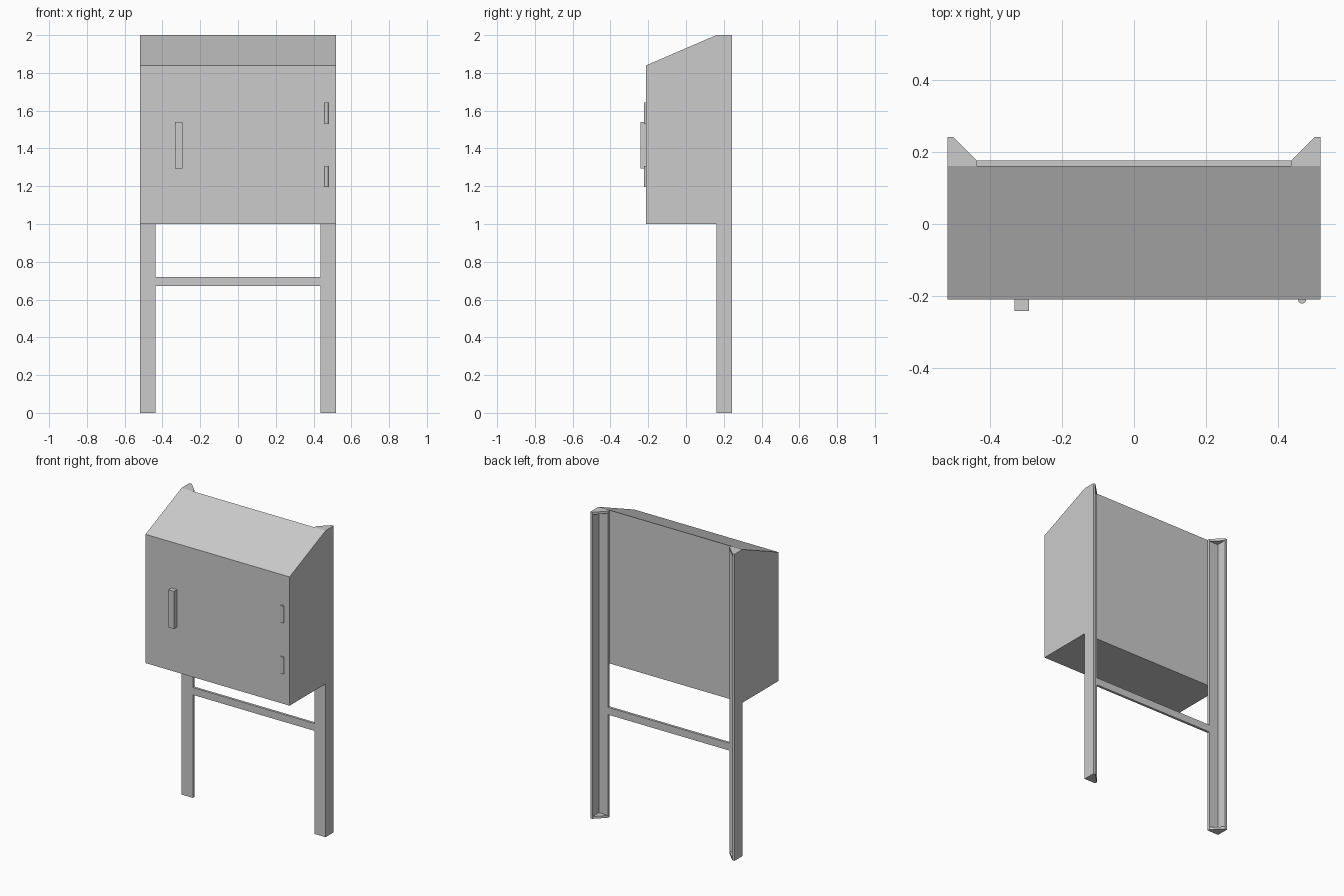
import bpy, bmesh, math

if "Cube" in bpy.data.objects:
    bpy.data.objects.remove(bpy.data.objects["Cube"])


def prism(name, pts, place, lo, hi):
    """Extrude a 2D outline between lo and hi; place maps (a, b, t) to xyz."""
    bm = bmesh.new()
    bottom = [bm.verts.new(place(a, b, lo)) for a, b in pts]
    top = [bm.verts.new(place(a, b, hi)) for a, b in pts]
    n = len(pts)
    bm.faces.new(bottom)
    bm.faces.new(top)
    for i in range(n):
        j = (i + 1) % n
        bm.faces.new((bottom[i], bottom[j], top[j], top[i]))
    bmesh.ops.recalc_face_normals(bm, faces=bm.faces)
    mesh = bpy.data.meshes.new(name)
    bm.to_mesh(mesh)
    bm.free()
    obj = bpy.data.objects.new(name, mesh)
    bpy.context.collection.objects.link(obj)
    return obj


def box(name, x0, x1, y0, y1, z0, z1):
    return prism(name, [(x0, y0), (x1, y0), (x1, y1), (x0, y1)], along_z, z0, z1)


along_z = lambda a, b, t: (a, b, t)
along_x = lambda a, b, t: (t, a, b)

W, FRONT, BACK, REAR = 0.52, -0.211, 0.161, 0.243
INNER, T = 0.438, 0.016

# Cabinet with sloping roof
prism("cabinet", [(FRONT, 1.0), (BACK, 1.0), (BACK, 2.0), (FRONT, 1.84)],
      along_x, -W, W)

# Angle-iron legs with triangular end plates
for side, s in (("left", -1), ("right", 1)):
    angle = [(W, BACK), (W, REAR), (W - T, REAR), (W - T, BACK + T),
             (INNER, BACK + T), (INNER, BACK)]
    prism(side + "_leg", [(s * x, y) for x, y in angle], along_z, 0, 2.0)
    plate = [(W - T, BACK + T), (W - T, REAR), (INNER, BACK + T)]
    for end, z in (("foot", 0.0), ("top", 1.985)):
        prism(f"{side}_{end}_plate", [(s * x, y) for x, y in plate],
              along_z, z, z + 0.015)

# Brace between the legs
box("cross_bar", -INNER, INNER, BACK, BACK + T, 0.672, 0.72)

# Door handle
box("door_handle", -0.333, -0.293, -0.242, FRONT, 1.295, 1.54)

# Rounded hinge barrels
R = 0.011
arc = [(0.468 + R * math.cos(a), FRONT - R * math.sin(a))
       for a in (math.pi * i / 8 for i in range(9))]
for name, z0, z1 in (("lower_hinge", 1.197, 1.308), ("upper_hinge", 1.53, 1.642)):
    prism(name, arc, along_z, z0, z1)
